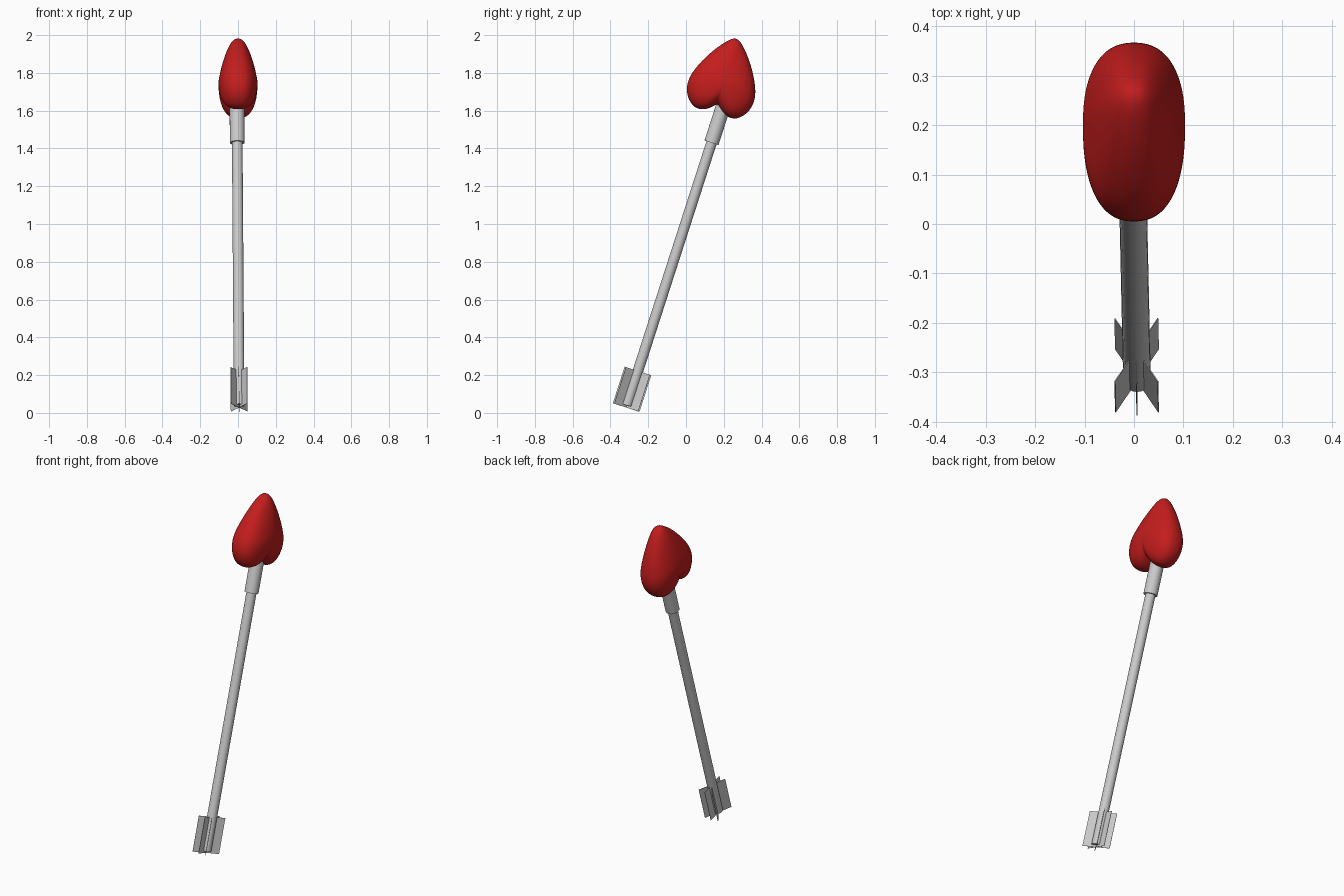
import bpy, bmesh, math
from mathutils import Matrix, Vector

cube = bpy.data.objects.get("Cube")
if cube:
    bpy.data.objects.remove(cube, do_unlink=True)

# Frame along the leaning shaft: local z is the arrow's axis, local y its lean
tail = Vector((0.006, -0.313, 0.04))
neck = Vector((-0.004, 0.135, 1.43))
axis = (neck - tail).normalized()
side = (Vector((1, 0, 0)) - axis * axis.x).normalized()
lean = axis.cross(side)
frame = Matrix.Translation(tail) @ Matrix((side, lean, axis)).transposed().to_4x4()
neck_height = (neck - tail).length


def make_object(name, bm, matrix):
    bmesh.ops.recalc_face_normals(bm, faces=bm.faces[:])
    mesh = bpy.data.meshes.new(name)
    bm.to_mesh(mesh)
    bm.free()
    obj = bpy.data.objects.new(name, mesh)
    obj.matrix_world = matrix
    bpy.context.collection.objects.link(obj)
    return obj


def smooth(obj, angle):
    bpy.ops.object.select_all(action="DESELECT")
    obj.select_set(True)
    bpy.context.view_layer.objects.active = obj
    bpy.ops.object.shade_smooth_by_angle(angle=math.radians(angle))


def rod(name, radius, start, end):
    bm = bmesh.new()
    bmesh.ops.create_cone(bm, cap_ends=True, segments=20, radius1=radius,
                          radius2=radius, depth=end - start,
                          matrix=Matrix.Translation((0, 0, (start + end) / 2)))
    smooth(make_object(name, bm, frame), 40)


# Shaft and the wider socket under the head
rod("shaft", 0.028, 0, neck_height + 0.1)
rod("head_socket", 0.039, neck_height, neck_height + 0.22)

# Tail fins: thin vanes fanned around the shaft
FIN_LENGTH = 0.203
for name, angle, reach in (("middle", 0, 0.074), ("left", -33, 0.08), ("right", 33, 0.08)):
    for end, turn in (("front", 180), ("back", 0)):
        bm = bmesh.new()
        size = Matrix.Diagonal((0.002, reach, FIN_LENGTH, 1))
        place = Matrix.Translation((0, reach / 2, FIN_LENGTH / 2 - 0.012))
        spin = Matrix.Rotation(math.radians(angle + turn), 4, "Z")
        bmesh.ops.create_cube(bm, size=1, matrix=spin @ place @ size)
        make_object(f"tail_fin_{name}_{end}", bm, frame)

# Heart head: half outline mirrored, then shrunk in layers to a puffed cushion
half = [(0, 0.252), (0.045, 0.215), (0.095, 0.155), (0.145, 0.075),
        (0.178, 0), (0.187, -0.06), (0.172, -0.12), (0.13, -0.167),
        (0.09, -0.177), (0.05, -0.167), (0.018, -0.14), (0, -0.12)]
outline = half + [(-u, w) for u, w in reversed(half[1:-1])]
THICK, POWER, LAYERS = 0.104, 2 / 2.4, 14

bm = bmesh.new()
rings = []
for i in range(1, LAYERS):
    phi = math.pi * i / LAYERS
    scale = math.sin(phi) ** POWER
    depth = math.copysign(abs(math.cos(phi)) ** POWER, math.cos(phi)) * THICK
    ring = []
    for u, w in outline:
        taper = 1 - 0.4 * max(0, w * scale / half[0][1])
        ring.append(bm.verts.new((depth * taper, u * scale, w * scale)))
    rings.append(ring)
count = len(outline)
for a, b in zip(rings, rings[1:]):
    for j in range(count):
        k = (j + 1) % count
        bm.faces.new((a[j], a[k], b[k], b[j]))
for ring, x in ((rings[0], THICK), (rings[-1], -THICK)):
    pole = bm.verts.new((x, 0, 0))
    for j in range(count):
        bm.faces.new((ring[j], ring[(j + 1) % count], pole))

heart_place = Matrix.Translation((0, 0.2, 1.752)) @ Matrix.Rotation(math.radians(-16), 4, "X")
heart = make_object("heart_head", bm, heart_place)
heart.modifiers.new("Rounding", "SUBSURF").levels = 2
heart.modifiers["Rounding"].render_levels = 2
heart.data.polygons.foreach_set("use_smooth", [True] * len(heart.data.polygons))

# Red colour for the heart
red = bpy.data.materials.new("red")
red.use_nodes = True
red.diffuse_color = (0.55, 0.012, 0.012, 1)
red.node_tree.nodes["Principled BSDF"].inputs["Base Color"].default_value = red.diffuse_color
heart.data.materials.append(red)
